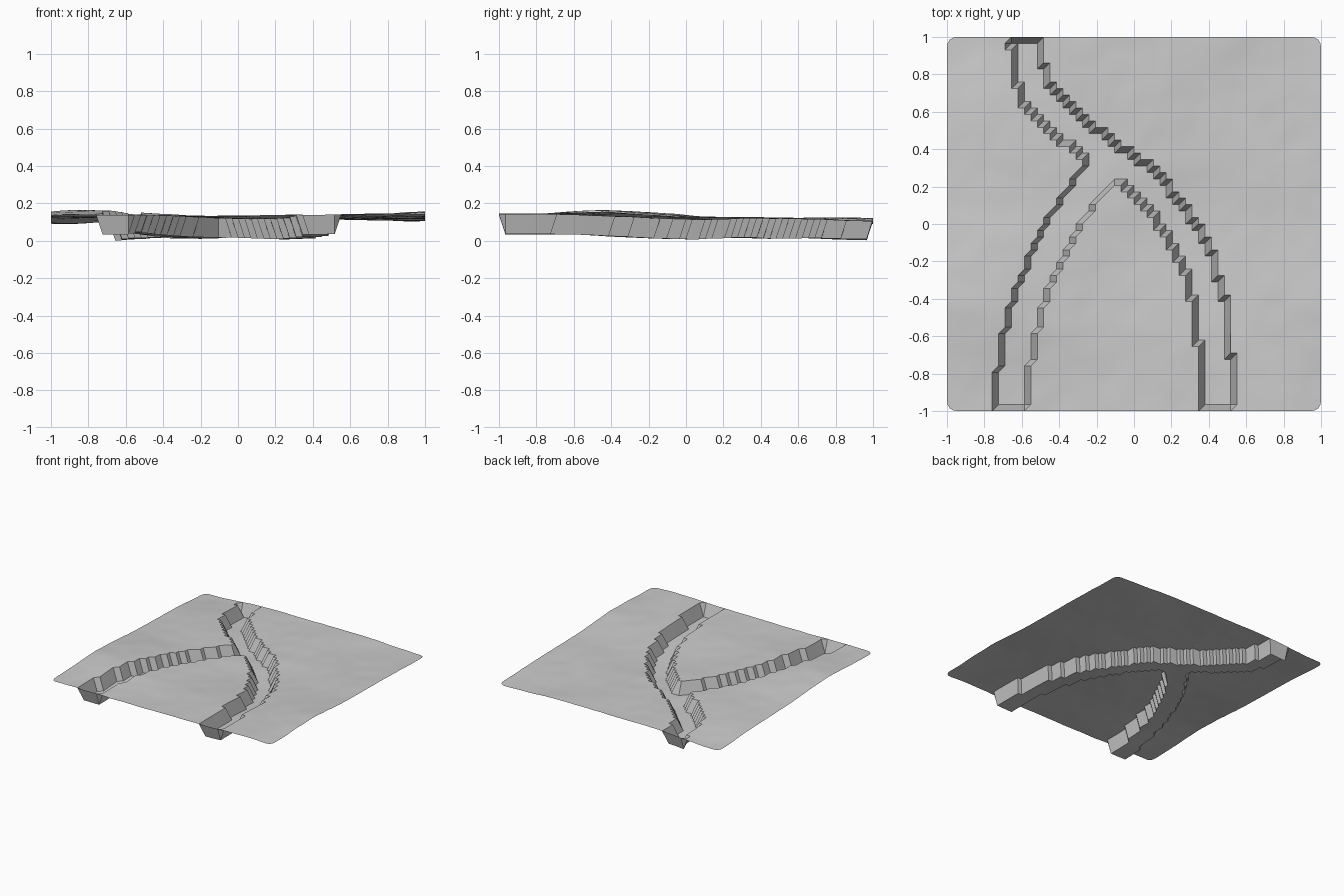
import bpy, bmesh, math
from mathutils import Vector, noise
from mathutils.geometry import intersect_point_line

if "Cube" in bpy.data.objects:
    bpy.data.objects.remove(bpy.data.objects["Cube"])

N = 58          # grid cells per side
DEPTH = 0.105   # channel depth
HALF = 0.081    # channel half width
CORNER = 0.05   # rounded sheet corners

# Centre lines of the main river and its side arm
MAIN = [(-.58, 1.05), (-.57, .85), (-.52, .7), (-.43, .59), (-.21, .41), (-.05, .3),
        (.08, .2), (.23, .01), (.335, -.19), (.40, -.4), (.435, -.7), (.455, -1.05)]
ARM = [(-.14, .33), (-.245, .2), (-.38, 0), (-.48, -.2), (-.56, -.4),
       (-.61, -.6), (-.645, -.8), (-.67, -1.05)]

# Gentle hills and dips: x, y, height, radius
BUMPS = [(-.8, -.4, .035, .4), (.5, -1, .012, .4), (.25, 0, -.015, .3),
         (-1, 1, -.03, .35), (1, 1, -.015, .4), (1, -.5, .025, .35)]


def ground(x, y):
    z = .13 - .006 * y
    for bx, by, h, r in BUMPS:
        z += h * math.exp(-((x - bx) ** 2 + (y - by) ** 2) / (r * r))
    z += .008 * noise.noise(Vector((x * 2.5, y * 2.5, 3)))
    return z + .003 * noise.noise(Vector((x * 8, y * 8, 7)))


def distance(p, path):
    best = 9
    for a, b in zip(path, path[1:]):
        a, b = Vector(a), Vector(b)
        t = max(0, min(1, intersect_point_line(p, a, b)[1]))
        best = min(best, (p - a.lerp(b, t)).length)
    return best


def round_corner(x, y):
    c = 1 - CORNER
    dx, dy = abs(x) - c, abs(y) - c
    if dx > 0 and dy > 0 and math.hypot(dx, dy) > CORNER:
        s = CORNER / math.hypot(dx, dy)
        return math.copysign(c + dx * s, x), math.copysign(c + dy * s, y)
    return x, y


# Terrain sheet with the river bed pressed into it; the rim stays at ground level
bm = bmesh.new()
bmesh.ops.create_grid(bm, x_segments=N, y_segments=N, size=1)
for v in bm.verts:
    x, y = v.co.x, v.co.y
    z = ground(x, y)
    p = Vector((x, y))
    if max(abs(x), abs(y)) < .999 and min(distance(p, MAIN), distance(p, ARM)) < HALF:
        z -= DEPTH
    v.co = (*round_corner(x, y), z)
low = min(v.co.z for v in bm.verts)
bmesh.ops.translate(bm, verts=bm.verts, vec=(0, 0, -low))
bmesh.ops.triangulate(bm, faces=bm.faces, quad_method='FIXED')

mesh = bpy.data.meshes.new("river_terrain")
bm.to_mesh(mesh)
bm.free()
terrain = bpy.data.objects.new("river_terrain", mesh)
bpy.context.collection.objects.link(terrain)
bpy.context.view_layer.objects.active = terrain
terrain.select_set(True)
bpy.ops.object.shade_smooth_by_angle(angle=math.radians(30))
